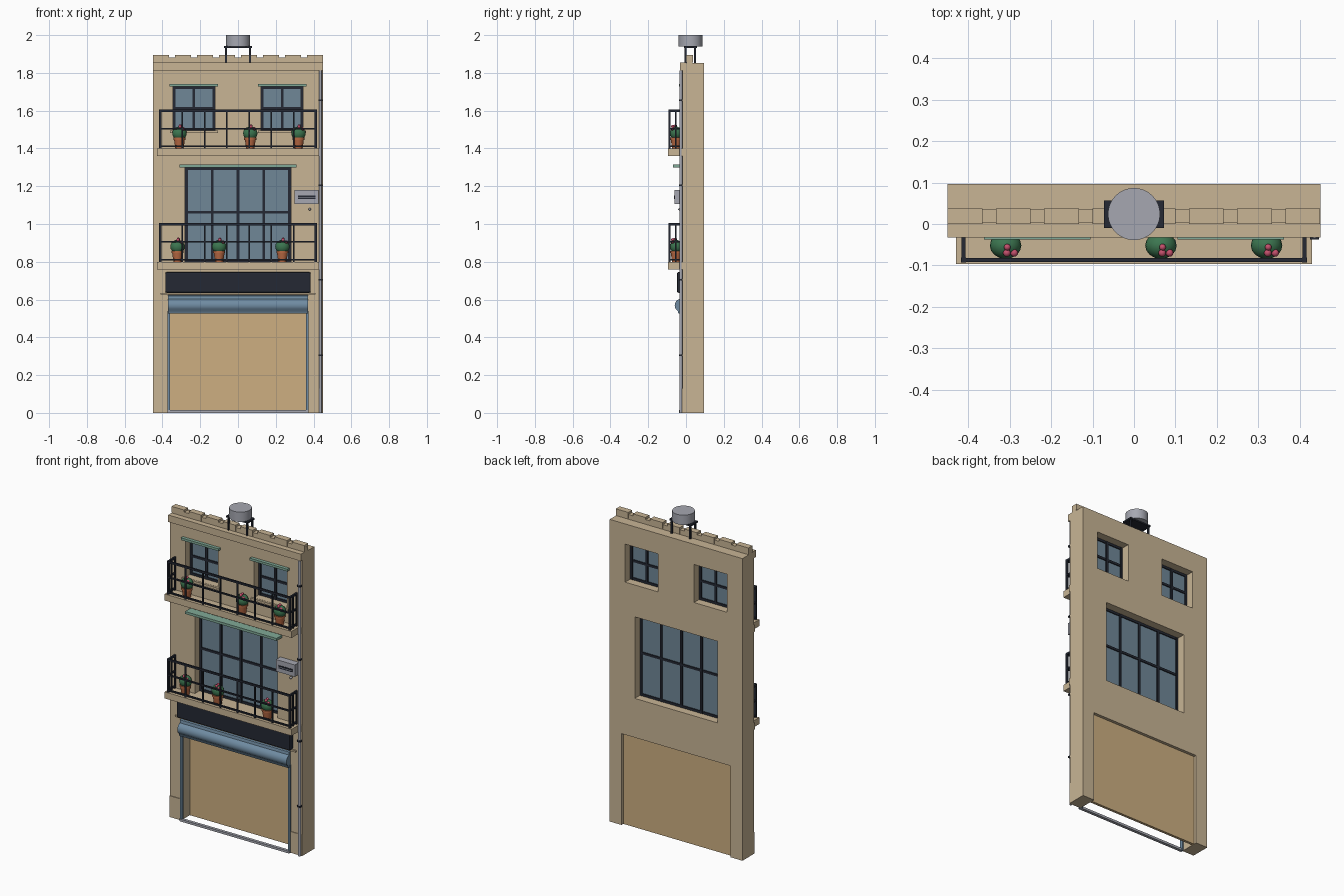
import bpy, bmesh, math
from mathutils import Matrix, Vector

if "Cube" in bpy.data.objects:
    bpy.data.objects.remove(bpy.data.objects["Cube"])


def material(name, r, g, b):
    m = bpy.data.materials.new(name)
    m.diffuse_color = (r, g, b, 1)
    m.use_nodes = True
    m.node_tree.nodes["Principled BSDF"].inputs["Base Color"].default_value = m.diffuse_color
    return m


STONE = material("tan_plaster", .58, .46, .30)
WOOD = material("light_wood", .61, .43, .22)
GLASS = material("blue_grey_glass", .16, .245, .31)
DARK = material("dark_iron", .018, .022, .034)
STEEL = material("blue_shutter_steel", .16, .26, .36)
GREY = material("light_grey_metal", .38, .39, .44)
AWNING = material("pale_green", .22, .40, .31)
LEAF = material("leaf_green", .045, .18, .08)
CLAY = material("terracotta", .48, .14, .055)
PINK = material("flower_pink", .55, .08, .15)

FRONT, BACK = -0.018, 0.096      # wall faces


def finish(name, bm, mat, smooth=False):
    me = bpy.data.meshes.new(name)
    bmesh.ops.recalc_face_normals(bm, faces=bm.faces)
    bm.to_mesh(me)
    bm.free()
    me.materials.append(mat)
    ob = bpy.data.objects.new(name, me)
    bpy.context.collection.objects.link(ob)
    if smooth:
        bpy.ops.object.select_all(action='DESELECT')
        ob.select_set(True)
        bpy.context.view_layer.objects.active = ob
        bpy.ops.object.shade_smooth_by_angle(angle=math.radians(40))
    return ob


def add_box(bm, x0, x1, y0, y1, z0, z1):
    c = Vector(((x0 + x1) / 2, (y0 + y1) / 2, (z0 + z1) / 2))
    s = Matrix.Diagonal((x1 - x0, y1 - y0, z1 - z0, 1))
    bmesh.ops.create_cube(bm, size=1, matrix=Matrix.Translation(c) @ s)


def boxes(name, mat, *items):
    bm = bmesh.new()
    for b in items:
        add_box(bm, *b)
    return finish(name, bm, mat)


def cone(name, mat, x, y, z0, z1, r0, r1, seg=24):
    bm = bmesh.new()
    bmesh.ops.create_cone(bm, cap_ends=True, segments=seg, radius1=r0, radius2=r1, depth=z1 - z0,
                          matrix=Matrix.Translation((x, y, (z0 + z1) / 2)))
    return finish(name, bm, mat, True)


def balls(name, mat, *items):
    bm = bmesh.new()
    for x, y, z, rx, ry, rz in items:
        bmesh.ops.create_uvsphere(bm, u_segments=16, v_segments=10, radius=1,
                                  matrix=Matrix.Translation((x, y, z)) @ Matrix.Diagonal((rx, ry, rz, 1)))
    return finish(name, bm, mat, True)


# Wall with window and shop openings: (x0, x1, z0, z1)
WINDOWS = {"upper_left_window": (-.345, -.122, 1.495, 1.728, 2),
           "upper_right_window": (.122, .345, 1.495, 1.728, 2),
           "large_window": (-.28, .28, .80, 1.30, 4)}
wall = boxes("wall", STONE, (-.45, .45, FRONT, BACK, 0, 1.852))
cutter = boxes("opening_cutter", STONE, (-.37, .37, -.1, .2, -.1, .56),
               *[(a, b, -.1, .2, c, d) for a, b, c, d, n in WINDOWS.values()])
cutter.hide_render = True
mod = wall.modifiers.new("openings", 'BOOLEAN')
mod.object, mod.operation, mod.solver = cutter, 'DIFFERENCE', 'EXACT'
bpy.context.view_layer.objects.active = wall
bpy.ops.object.modifier_apply(modifier=mod.name)
bpy.data.objects.remove(cutter)

# Glazing: thin pane and a grid of dark bars
for name, (a, b, c, d, n) in WINDOWS.items():
    boxes(name + "_glass", GLASS, (a, b, .033, .041, c, d))
    t, y0, y1 = .007, .026, .048
    xs = [a + t + (b - a - 2 * t) * i / n for i in range(n + 1)]
    zs = [c + t, (c + d) / 2 + .012 if n == 4 else (c + d) / 2, d - t]
    boxes(name + "_frame", DARK, *[(x - t, x + t, y0, y1, c, d) for x in xs],
          *[(a, b, y0 + .001, y1 - .001, z - t, z + t) for z in zs])

# Window sills and green canopies
for s in (-1, 1):
    x = s * .2335
    boxes("upper_sill", STONE, (x - .127, x + .127, -.03, FRONT + .01, 1.481, 1.494))
    boxes("upper_canopy", AWNING, (x - .128, x + .128, -.038, FRONT + .01, 1.727, 1.741))
boxes("large_canopy", AWNING, (-.31, .31, -.07, FRONT + .01, 1.30, 1.315))

# Cornice, parapet with coping blocks, string courses, plinths
boxes("cornice", STONE, (-.45, .45, -.033, 0, 1.812, 1.855))
boxes("parapet", STONE, (-.45, .45, .002, .035, 1.85, 1.881))
boxes("coping_blocks", STONE,
      *[(-.45 + i * .1165, -.366 + i * .1165, 0, .038, 1.857, 1.895) for i in range(8)])
boxes("string_courses", STONE, *[(-.45, .45, -.024, 0, z, z + .04) for z in (.76, 1.36)])
boxes("shop_ledge", STONE, (-.41, .41, -.027, 0, .626, .636))
boxes("plinths", STONE, (-.45, -.372, -.022, 0, 0, .13), (.372, .45, -.022, 0, 0, .13))

# Shop front: wood back panel, shutter guides, threshold, shutter roll
boxes("shop_panel", WOOD, (-.372, .372, .062, .078, 0, .562))
boxes("shutter_guides", STEEL, *[(x - .006, x + .006, -.03, -.012, 0, .54) for x in (-.366, .366)])
boxes("threshold_bar", GREY, (-.372, .372, -.036, -.018, 0, .014))
bm = bmesh.new()
profile = [(-.016, .625), (-.032, .62), (-.035, .603), (-.05, .595), (-.058, .58), (-.06, .566),
           (-.055, .55), (-.044, .54), (-.04, .525), (-.016, .525)]
face = bm.faces.new([bm.verts.new((-.37, y, z)) for y, z in profile])
ext = bmesh.ops.extrude_face_region(bm, geom=[face])["geom"]
bmesh.ops.translate(bm, vec=(.74, 0, 0), verts=[v for v in ext if isinstance(v, bmesh.types.BMVert)])
if not face.is_valid or len(face.link_faces if hasattr(face, "link_faces") else []) == 0:
    bmesh.ops.holes_fill(bm, edges=bm.edges)
finish("shutter_roll", bm, STEEL, True)

# Blank dark fascia board with softened edges
board = boxes("fascia_board", DARK, (-.385, .385, -.048, -.012, .636, .745))
bev = board.modifiers.new("soft_edges", 'BEVEL')
bev.width, bev.segments = .008, 2


# Balconies: slab, three-sided railing, potted plants
def balcony(name, z, pots):
    boxes(name + "_slab", STONE, (-.43, .43, -.096, FRONT + .01, z - .04, z))
    t, yf, h, w = .005, -.087, .205, .412
    bars = []
    for k, th in ((.012, .004), (.105, .004), (h - .006, .006)):
        bars.append((-w - t, w + t, yf - t, yf + t, z + k - th, z + k + th))
        for x in (-w, w):
            bars.append((x - t, x + t, yf, FRONT, z + k - th, z + k + th))
    for i in range(8):
        x, r = -w + 2 * w * i / 7, (.006 if i in (0, 7) else .004)
        bars.append((x - r, x + r, yf - r, yf + r, z, z + h))
    for x in (-w, w):
        for y in (-.055, -.024):
            bars.append((x - .004, x + .004, y - .004, y + .004, z, z + h))
    boxes(name + "_railing", DARK, *bars)
    y = -.052
    for x in pots:
        cone(name + "_pot", CLAY, x, y, z, z + .05, .022, .029)
        cone(name + "_pot_rim", CLAY, x, y, z + .046, z + .058, .032, .032)
        balls(name + "_foliage", LEAF, (x, y, z + .08, .038, .032, .036))
        balls(name + "_flowers", PINK, (x + .003, y - .018, z + .116, .009, .009, .009),
              (x + .021, y - .018, z + .104, .009, .009, .009),
              (x + .004, y - .004, z + .12, .008, .008, .008))


balcony("upper_balcony", 1.40, (-.31, .065, .32))
balcony("lower_balcony", .80, (-.32, -.10, .235))

# Air conditioner with grille and drain stub
boxes("air_conditioner", GREY, (.30, .427, -.06, FRONT + .01, 1.107, 1.18))
boxes("air_conditioner_grille", DARK, (.318, .41, -.063, -.055, 1.132, 1.150))
boxes("air_conditioner_slats", GREY, (.318, .41, -.064, -.055, 1.139, 1.142))
balls("drain_stub", GREY, (.38, -.03, 1.078, .007, .012, .007))

# Drainpipe and brackets
cone("drainpipe", GREY, .436, -.027, 0, 1.812, .008, .008, 12)
boxes("pipe_brackets", DARK, *[(.425, .447, -.037, FRONT, z, z + .01) for z in (.3, .7, 1.2, 1.65)])

# Roof water tank on a dark stand
cone("water_tank", GREY, 0, .024, 1.94, 2.0, .063, .063, 32)
boxes("tank_stand", DARK, (-.073, .073, -.01, .057, 1.932, 1.942),
      *[(x - .005, x + .005, y - .005, y + .005, 1.85, 1.935)
        for x in (-.063, .063) for y in (-.002, .048)])
